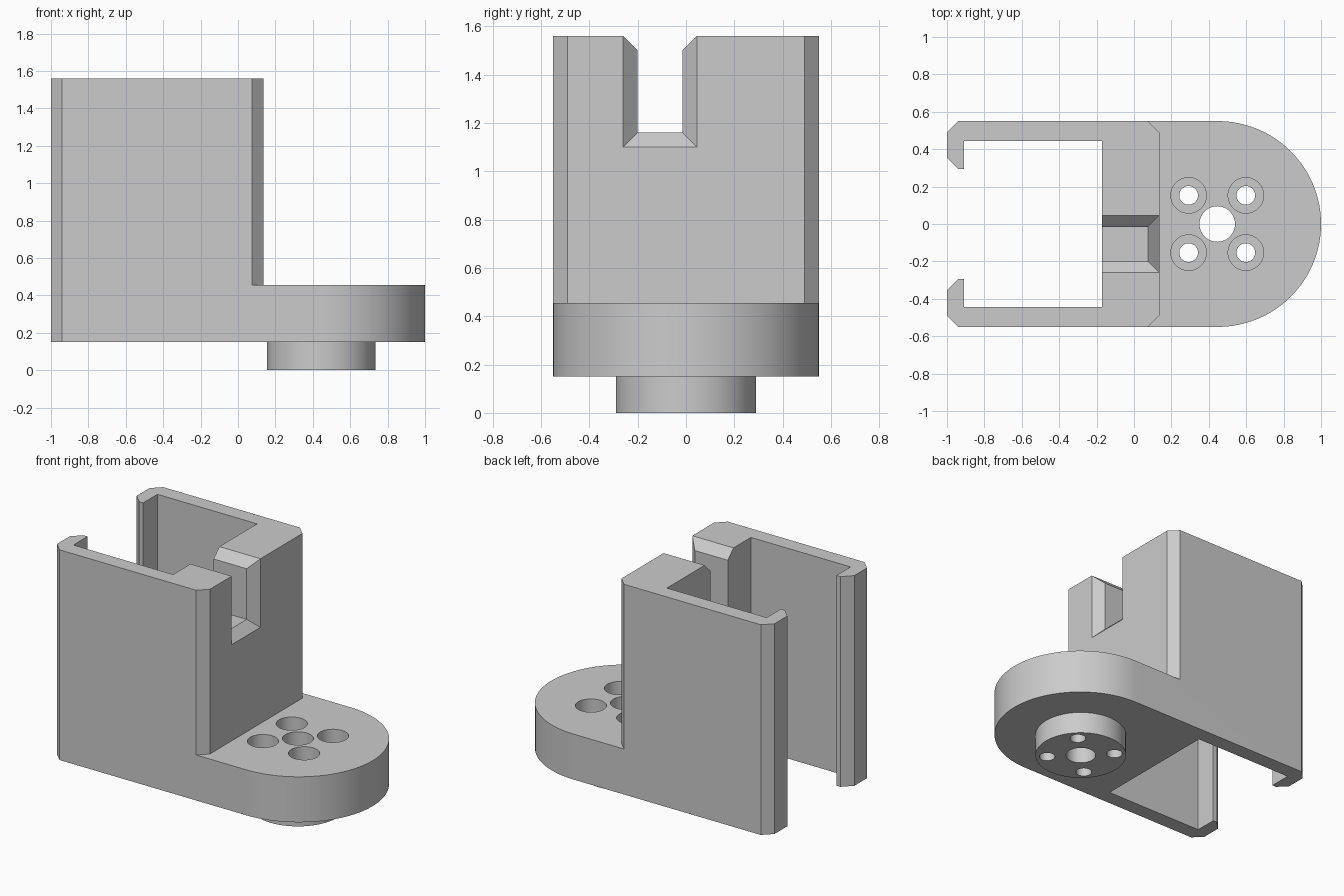
import bpy
import bmesh
from math import cos, sin, pi, radians

cube = bpy.data.objects.get("Cube")
if cube:
    bpy.data.objects.remove(cube, do_unlink=True)

grey = bpy.data.materials.new("plain grey")
grey.use_nodes = True
colour = (0.6, 0.6, 0.6, 1)
grey.diffuse_color = colour
grey.node_tree.nodes["Principled BSDF"].inputs["Base Color"].default_value = colour

BOTTOM, LEDGE, TOP = 0.15, 0.455, 1.56
HALF, BEVEL = 0.55, 0.06
PIVOT = 0.447


def loft(name, ring_a, ring_b):
    """Closed solid between two matching rings of 3D points."""
    bm = bmesh.new()
    a = [bm.verts.new(p) for p in ring_a]
    b = [bm.verts.new(p) for p in ring_b]
    bm.faces.new(a)
    bm.faces.new(b)
    for i in range(len(a)):
        j = (i + 1) % len(a)
        bm.faces.new((a[i], a[j], b[j], b[i]))
    bmesh.ops.recalc_face_normals(bm, faces=bm.faces)
    mesh = bpy.data.meshes.new(name)
    bm.to_mesh(mesh)
    bm.free()
    mesh.materials.append(grey)
    obj = bpy.data.objects.new(name, mesh)
    bpy.context.collection.objects.link(obj)
    return obj


def upright(name, outline, z0, z1):
    return loft(name, [(x, y, z0) for x, y in outline], [(x, y, z1) for x, y in outline])


def circle(x, y, r, n=64):
    return [(x + r * cos(2 * pi * i / n), y + r * sin(2 * pi * i / n)) for i in range(n)]


def combine(target, tool, operation="DIFFERENCE"):
    mod = target.modifiers.new("cut", "BOOLEAN")
    mod.operation = operation
    mod.solver = "EXACT"
    mod.object = tool
    bpy.context.view_layer.objects.active = target
    bpy.ops.object.modifier_apply(modifier=mod.name)
    bpy.data.objects.remove(tool, do_unlink=True)


# Body: C-shaped channel running into a round-ended tongue
side = [(-0.17, 0.445), (-0.91, 0.445), (-0.91, 0.295), (-0.94, 0.295),
        (-1, 0.355), (-1, HALF - BEVEL), (-1 + BEVEL, HALF)]
arc = [(PIVOT + (1 - PIVOT) * cos(t), HALF * sin(t))
       for t in (pi / 2 - pi * i / 64 for i in range(65))]
outline = side + arc + [(x, -y) for x, y in reversed(side)]
body = upright("bracket_body", outline, BOTTOM, TOP)

# Clear the space above the tongue, leaving bevelled block corners
face, over = 0.135, 0.1
clear = [(face - over, HALF - BEVEL + over), (face, HALF - BEVEL)]
clear = [(1.2, HALF - BEVEL + over)] + clear
combine(body, upright("tongue_clearance",
                      clear + [(x, -y) for x, y in reversed(clear)], LEDGE, 2))

# Slot with bevelled top edges
y0, y1, floor = -0.2, -0.015, 1.16
slot = [(y0, floor), (y1, floor), (y1, TOP - BEVEL), (y1 + 0.2, TOP - BEVEL + 0.2),
        (y0 - 0.2, TOP - BEVEL + 0.2), (y0, TOP - BEVEL)]
combine(body, loft("slot_cutter", [(-0.4, y, z) for y, z in slot],
                   [(0.3, y, z) for y, z in slot]))


# Flared outer mouth of the slot
def mouth(x, grow):
    return [(x, y0 - grow, floor - grow), (x, y1 + grow, floor - grow),
            (x, y1 + grow, 1.9), (x, y0 - grow, 1.9)]


combine(body, loft("mouth_cutter", mouth(face - BEVEL, 0), mouth(face + 0.04, BEVEL + 0.04)))

# Round boss under the tongue
combine(body, upright("boss", circle(PIVOT - 0.002, 0, 0.29), 0, 0.2), "UNION")

# Central hole and four counterbored screw holes
combine(body, upright("centre_hole", circle(PIVOT - 0.002, 0, 0.095), -0.1, 1))
for sx in (-1, 1):
    for sy in (-1, 1):
        x, y = PIVOT - 0.002 + sx * 0.153, sy * 0.153
        combine(body, upright("screw_hole", circle(x, y, 0.05, 48), -0.1, 1))
        combine(body, upright("counterbore", circle(x, y, 0.095), 0.16, 1))

# Smooth the round walls and keep edges crisp
bpy.ops.object.select_all(action="DESELECT")
body.select_set(True)
bpy.context.view_layer.objects.active = body
bpy.ops.object.shade_smooth_by_angle(angle=radians(25))
